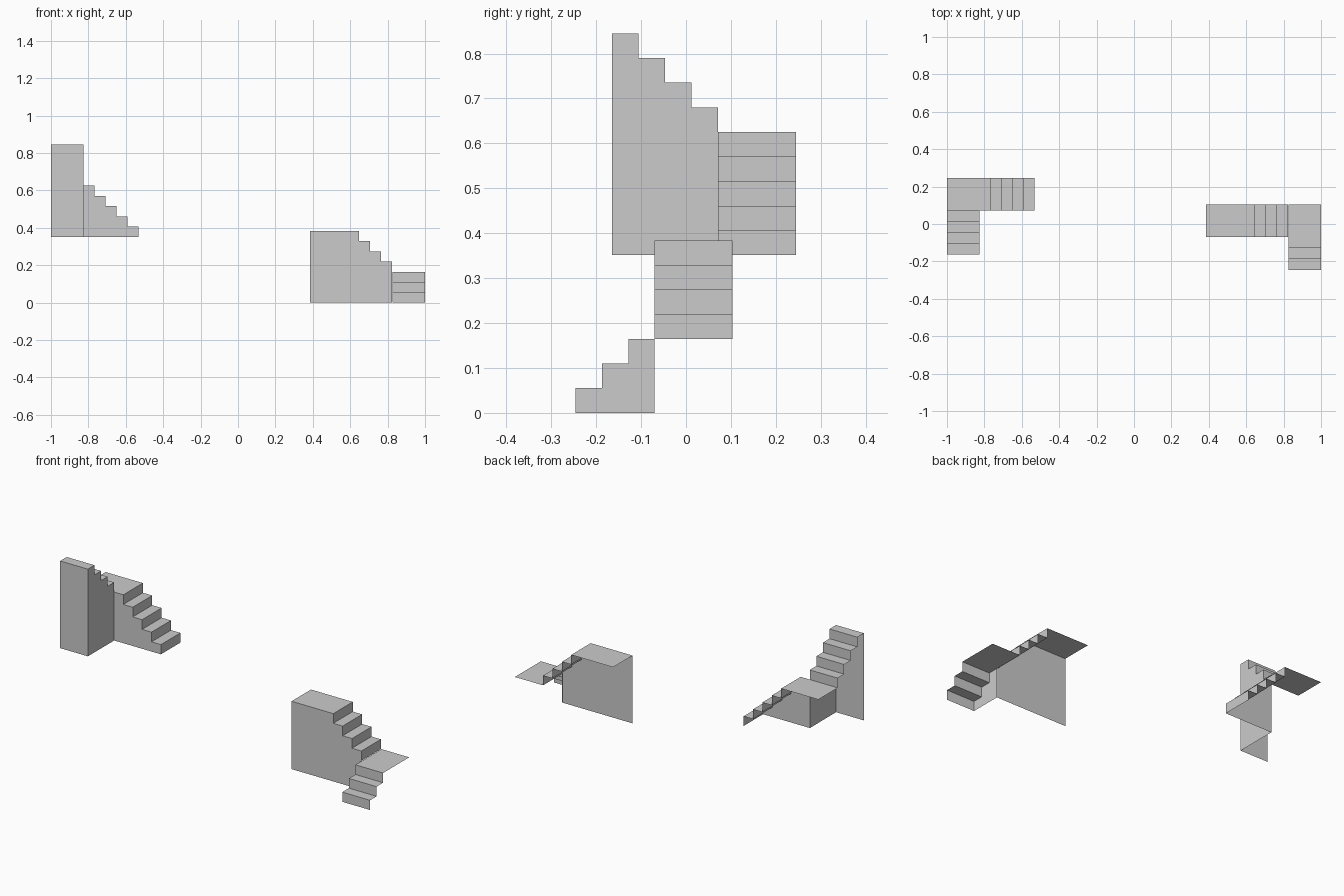
import bpy, bmesh
from mathutils import Vector

if "Cube" in bpy.data.objects:
    bpy.data.objects.remove(bpy.data.objects["Cube"])

RISE, RUN, WIDTH = 0.0549, 0.0588, 0.174


def flight(name, start, along, side, steps, z0, base, last=RUN, wall=None, end_wall=False):
    """Sheet staircase: treads and risers plus one stepped wall on the inner edge."""
    along, across = Vector(along), Vector(side) * WIDTH
    origin = Vector((start[0], start[1], 0))
    length = RUN * (steps - 1) + last
    wall = wall or length

    # stepped profile as (distance, height)
    profile = [(0, z0)]
    for i in range(steps):
        z = z0 + RISE * (i + 1)
        profile += [(RUN * i, z), (length if i == steps - 1 else RUN * (i + 1), z)]
    if end_wall:
        profile.append((length, base))

    bm = bmesh.new()

    def at(p):
        return origin + along * p[0] + Vector((0, 0, p[1]))

    # treads and risers
    inner = [bm.verts.new(at(p)) for p in profile]
    outer = [bm.verts.new(at(p) + across) for p in profile]
    for i in range(len(profile) - 1):
        bm.faces.new((inner[i], inner[i + 1], outer[i + 1], outer[i]))

    # inner side wall
    top = profile[:2 * steps]
    outline = top + [(wall, z0 + RISE * steps), (wall, base)]
    if base < z0:
        outline.append((0, base))
    bm.faces.new([bm.verts.new(at(p)) for p in outline])
    bmesh.ops.remove_doubles(bm, verts=bm.verts, dist=1e-5)
    bmesh.ops.recalc_face_normals(bm, faces=bm.faces)

    mesh = bpy.data.meshes.new(name)
    bm.to_mesh(mesh)
    bm.free()
    bpy.context.collection.objects.link(bpy.data.objects.new(name, mesh))


X, Y = Vector((1, 0, 0)), Vector((0, 1, 0))

# right staircase: lower flight with landing, then upper flight with platform
flight("right_lower_flight", (0.826, -0.246), Y, X, 3, 0, 0,
       last=RUN + WIDTH, wall=3 * RUN)
flight("right_upper_flight", (0.823, -0.07), -X, Y, 4, 3 * RISE, 0, last=0.262)

# left staircase, raised: lower flight with landing, then upper flight
BASE = 0.351
flight("left_lower_flight", (-0.533, 0.071), -X, Y, 5, BASE, BASE,
       last=RUN + WIDTH, wall=5 * RUN)
flight("left_upper_flight", (-0.826, 0.071), -Y, -X, 4, BASE + 5 * RISE, BASE,
       end_wall=True)
